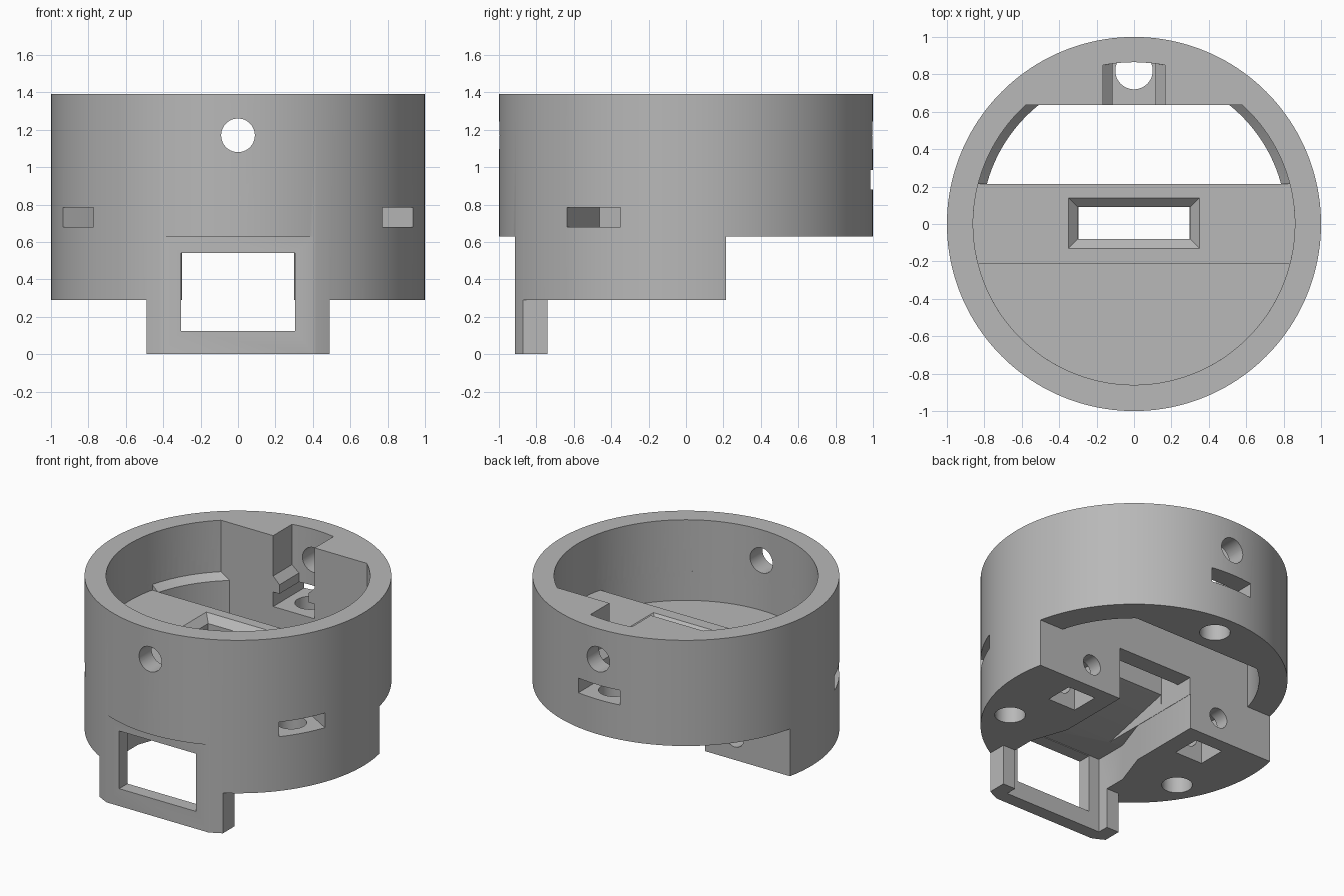
import bpy, bmesh, math
from math import sin, cos, asin, pi
from mathutils import Matrix, Vector

if "Cube" in bpy.data.objects:
    bpy.data.objects.remove(bpy.data.objects["Cube"])

grey = bpy.data.materials.new("plain grey")
grey.use_nodes = True
colour = (0.48, 0.48, 0.48, 1)
grey.diffuse_color = colour
grey.node_tree.nodes["Principled BSDF"].inputs["Base Color"].default_value = colour


def loft(name, low, high, z0, z1, matrix=Matrix()):
    """Solid between two outlines with equal point counts."""
    bm = bmesh.new()
    a = [bm.verts.new((x, y, z0)) for x, y in low]
    b = [bm.verts.new((x, y, z1)) for x, y in high]
    bm.faces.new(a[::-1])
    bm.faces.new(b)
    for i in range(len(a)):
        j = (i + 1) % len(a)
        bm.faces.new((a[i], a[j], b[j], b[i]))
    bmesh.ops.transform(bm, matrix=matrix, verts=bm.verts)
    bmesh.ops.recalc_face_normals(bm, faces=bm.faces)
    mesh = bpy.data.meshes.new(name)
    bm.to_mesh(mesh)
    bm.free()
    mesh.materials.append(grey)
    ob = bpy.data.objects.new(name, mesh)
    bpy.context.collection.objects.link(ob)
    return ob


def circle(r, n=48, cx=0, cy=0):
    return [(cx + r * cos(2 * pi * i / n), cy + r * sin(2 * pi * i / n)) for i in range(n)]


def rect(x0, x1, y0, y1):
    return [(x0, y0), (x1, y0), (x1, y1), (x0, y1)]


def band(r, y0, y1, n=48):
    """Disc outline clipped between two y values."""
    a0, a1 = asin(max(y0 / r, -0.9999)), asin(min(y1 / r, 0.9999))
    right = [(r * cos(a0 + (a1 - a0) * i / n), r * sin(a0 + (a1 - a0) * i / n)) for i in range(n + 1)]
    return right + [(-x, y) for x, y in reversed(right)]


body = loft("ring_housing", circle(1, 160), circle(1, 160), 0, 1.39)


def cut(low, z0, z1, high=None, matrix=Matrix()):
    tool = loft("cutter", low, high or low, z0, z1, matrix)
    tool.hide_render = True
    mod = body.modifiers.new("cut", 'BOOLEAN')
    mod.operation = 'DIFFERENCE'
    mod.solver = 'EXACT'
    mod.object = tool
    bpy.context.view_layer.objects.active = body
    bpy.ops.object.modifier_apply(modifier=mod.name)
    mesh = tool.data
    bpy.data.objects.remove(tool)
    bpy.data.meshes.remove(mesh)


# Outer steps: raised back, front tab and its flat face
cut(rect(-2, 2, 0.215, 2), -1, 0.63)
cut(rect(-2, 2, -2, -0.915), -1, 0.63)
cut(rect(-2, 2, -0.74, 2), -1, 0.29)
for s in (-1, 1):
    cut(rect(*sorted((s * 0.49, s * 2)), -2, 2), -1, 0.29)

# Inner bowl, raised cross strip, stepped front floor and open back
cut(band(0.86, -1, 0.635), 1.02, 2)
cut(band(0.86, -1, 0.215), 0.98, 1.02)
cut(band(0.86, -1, -0.215), 0.81, 0.98)
cut(band(0.815, 0.215, 0.635), 0.975, 1.02, band(0.86, 0.215, 0.635))
cut(band(0.815, 0.215, 0.635), 0.5, 0.975)

# Underside cavity widening towards the window, with a sloped ceiling
plan = [(0.30, 0.4), (0.30, -0.32), (0.39, -0.58), (0.39, -0.82)]
cut(plan + [(-x, y) for x, y in reversed(plan)], -0.5, 0.545)
yz_to_world = Matrix(((0, 0, 1, 0), (1, 0, 0, 0), (0, 1, 0, 0), (0, 0, 0, 1)))
cut([(0.4, 0.4), (0.4, 0.67), (-0.08, 0.67), (-0.62, 0.54), (-0.62, 0.4)], -0.298, 0.298, matrix=yz_to_world)
cut(rect(-0.305, 0.305, -1.2, -0.7), 0.125, 0.54)

# Cable slot through the strip, with bevelled rim
cut(rect(-0.30, 0.30, -0.08, 0.09), 0.6, 0.935)
cut(rect(-0.30, 0.30, -0.08, 0.09), 0.93, 0.98, rect(-0.35, 0.35, -0.13, 0.14))

# Back notch, wide above and narrow below a bevel
def notch(w):
    arc = [(w - 2 * w * i / 12, math.sqrt(0.865 ** 2 - (w - 2 * w * i / 12) ** 2)) for i in range(13)]
    return [(-w, 0.5), (w, 0.5)] + arc

cut(notch(0.165), 1.1, 2)
cut(notch(0.115), 1.05, 1.1, notch(0.165))
cut(notch(0.115), 0.9, 1.05)

# Three upright screw holes with their nut slots
for angle, floor, inner in ((90, 0.88, 0.5), (-30, 0.68, 0.64), (210, 0.68, 0.64)):
    turn = Matrix.Rotation(math.radians(angle), 4, 'Z')
    cut(rect(inner, 1.3, -0.165, 0.165), floor, floor + 0.105, matrix=turn)
    cut(circle(0.1, cx=0.82), 0.1, floor + 0.03, matrix=turn)

# Radial holes through front and back wall
along_y = Matrix.Rotation(pi / 2, 4, 'X')
cut(circle(0.09, cy=1.17), -1.3, 1.3, matrix=along_y)

# Square nut pockets and horizontal screw holes in the lower block
for s in (-1, 1):
    cut(rect(s * 0.54 - 0.11, s * 0.54 + 0.11, -0.09, 0.115), 0, 0.56)
    cut(circle(0.072, 32, s * 0.538, 0.455), -0.4, 0.2, matrix=along_y)

bpy.ops.object.select_all(action='DESELECT')
body.select_set(True)
bpy.context.view_layer.objects.active = body
bpy.ops.object.shade_smooth_by_angle(angle=math.radians(25))
